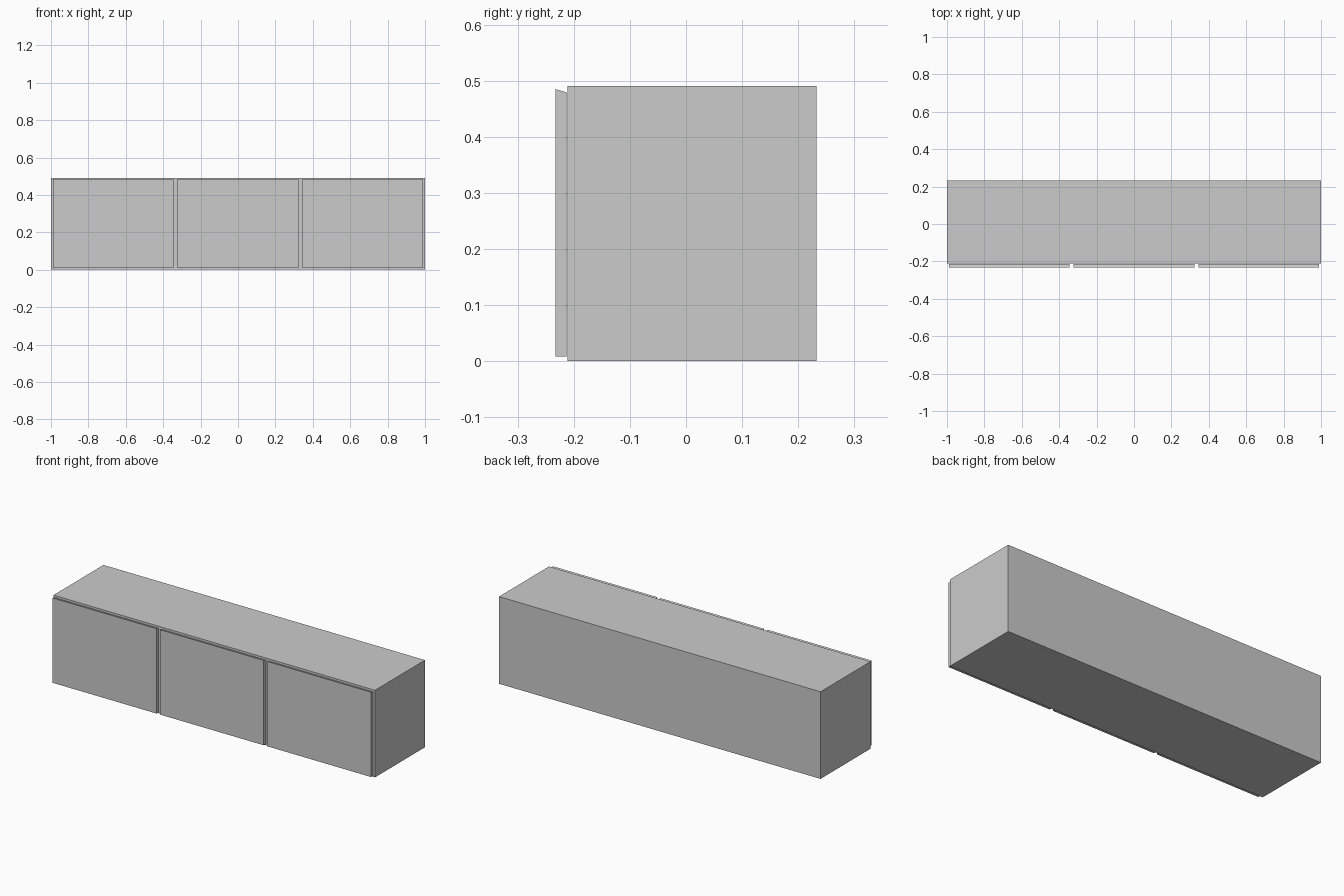
import bpy, bmesh

if "Cube" in bpy.data.objects:
    bpy.data.objects.remove(bpy.data.objects["Cube"])


def extrude_profile(name, profile, x0, x1):
    """Extrude a (y, z) side profile from x0 to x1."""
    bm = bmesh.new()
    face = bm.faces.new([bm.verts.new((x0, y, z)) for y, z in profile])
    ext = bmesh.ops.extrude_face_region(bm, geom=[face])
    verts = [v for v in ext["geom"] if isinstance(v, bmesh.types.BMVert)]
    bmesh.ops.translate(bm, verts=verts, vec=(x1 - x0, 0, 0))
    bmesh.ops.recalc_face_normals(bm, faces=bm.faces)
    mesh = bpy.data.meshes.new(name)
    bm.to_mesh(mesh)
    bm.free()
    obj = bpy.data.objects.new(name, mesh)
    bpy.context.collection.objects.link(obj)
    return obj


# Cabinet carcass
extrude_profile("cabinet_body",
                [(-0.211, 0), (0.233, 0), (0.233, 0.49), (-0.211, 0.49)], -1, 1)

# Three doors, each with a sloped top edge as finger grip
door_profile = [(-0.233, 0.008), (-0.213, 0.008), (-0.213, 0.479), (-0.233, 0.485)]
for label, centre in (("left", -0.667), ("middle", 0), ("right", 0.667)):
    extrude_profile(f"door_{label}", door_profile, centre - 0.323, centre + 0.323)
